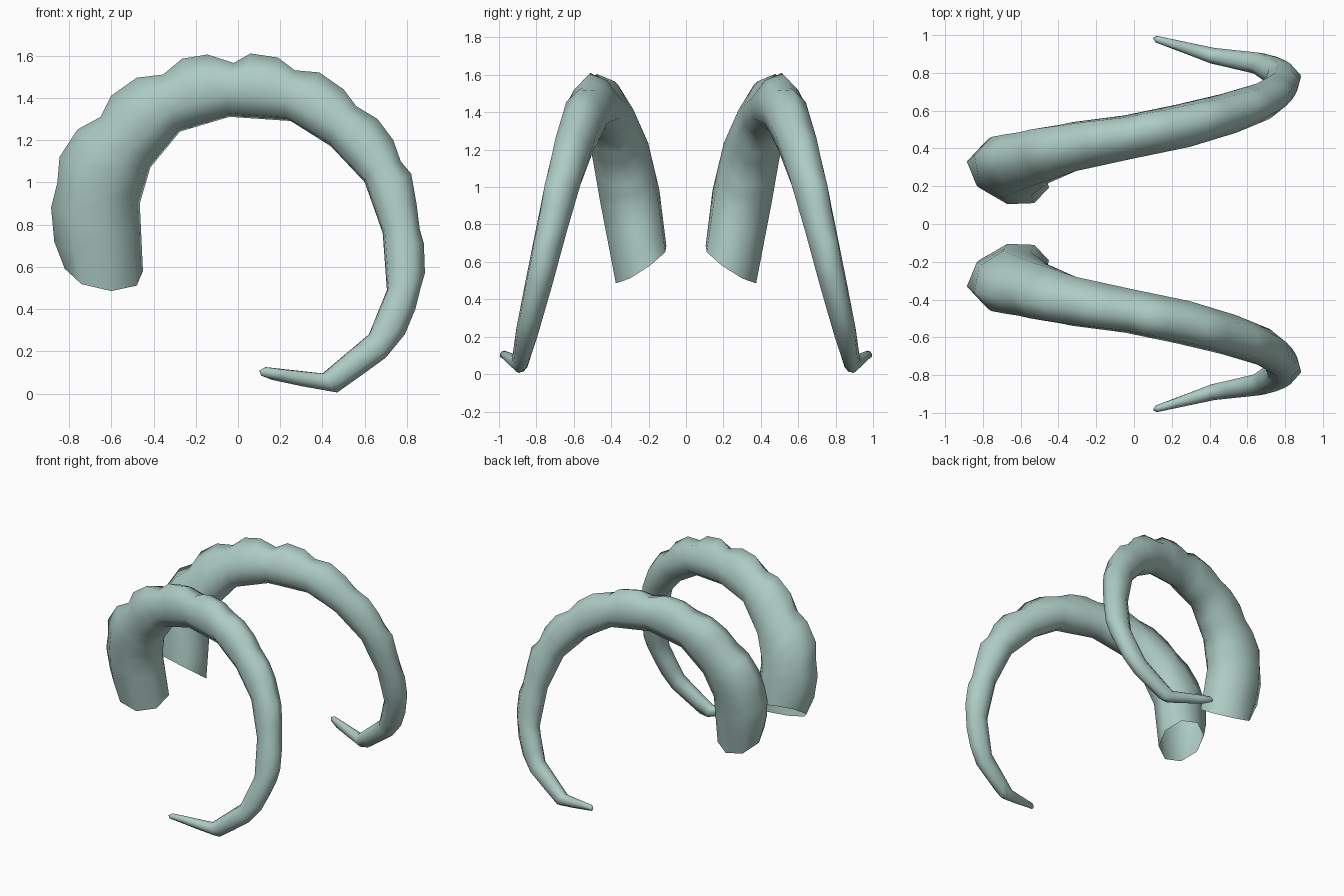
import bpy, bmesh, math
from mathutils import Vector

if "Cube" in bpy.data.objects:
    bpy.data.objects.remove(bpy.data.objects["Cube"])

SIDES = 8
# outer scalloped outline (x, z): a valley, then two crest points, repeated
OUTER = [(-.82, .59), (-.87, .72), (-.885, .88), (-.855, 1.0), (-.845, 1.12), (-.76, 1.25),
         (-.65, 1.31), (-.60, 1.41), (-.48, 1.495), (-.355, 1.51), (-.265, 1.585), (-.145, 1.605),
         (-.02, 1.565), (.06, 1.61), (.19, 1.59), (.27, 1.53), (.385, 1.52), (.50, 1.44),
         (.56, 1.36), (.66, 1.30), (.735, 1.20), (.77, 1.10), (.82, 1.04), (.845, .90),
         (.86, .78), (.88, .71), (.885, .57), (.865, .50), (.84, .40), (.79, .28),
         (.70, .17), (.59, .09), (.47, .005), (.44, .01), (.30, .035), (.16, .065), (.11, .085)]
# smooth inner outline (x, z), one point per valley
INNER = [(-.45, .58), (-.465, .90), (-.415, 1.07), (-.275, 1.24), (-.04, 1.31), (.25, 1.29),
         (.44, 1.17), (.60, 1.0), (.685, .76), (.705, .49), (.62, .28), (.40, .095), (.13, .125)]
# sideways position and half width at each valley
YC = [.24, .30, .35, .41, .46, .52, .585, .65, .72, .785, .85, .89, .978]
WID = [.17, .165, .155, .135, .12, .12, .11, .10, .085, .075, .06, .045, .018]

mat = bpy.data.materials.new("pale_sage")
mat.diffuse_color = (.42, .60, .55, 1)
mat.use_nodes = True
mat.node_tree.nodes["Principled BSDF"].inputs["Base Color"].default_value = mat.diffuse_color


def valley_rings():
    n = len(INNER)
    outs, ins = [], []
    for k in range(n):
        (ox, oz), (ix, iz) = OUTER[3 * k], INNER[k]
        lean = .13 * math.hypot(ox - ix, oz - iz)
        outs.append(Vector((ox, YC[k] + lean, oz)))
        ins.append(Vector((ix, YC[k] - lean, iz)))
    mids = [(o + i) / 2 for o, i in zip(outs, ins)]
    rings = []
    for k in range(n):
        tangent = mids[min(k + 1, n - 1)] - mids[max(k - 1, 0)]
        half = (outs[k] - ins[k]) / 2
        side = tangent.cross(half).normalized() * WID[k]
        if side.y < 0:
            side.negate()
        if k == 0:  # slanted cut at the root
            side = Vector((.035, .135, -.10))
        rings.append([mids[k] + half * math.cos(a) + side * math.sin(a)
                      for a in (2 * math.pi * j / SIDES for j in range(SIDES))])
    return rings


def horn(name, sign):
    rings = valley_rings()
    bm = bmesh.new()
    loops = []
    for s, (ox, oz) in enumerate(OUTER):
        k, r = divmod(s, 3)
        nxt = rings[min(k + 1, len(rings) - 1)]
        pts = [a.lerp(b, r / 3) for a, b in zip(rings[k], nxt)]
        bump = Vector((ox - pts[0].x, 0, oz - pts[0].z))
        for j, wt in ((0, 1), (1, .6), (SIDES - 1, .6)):  # raise the crest
            pts[j] = pts[j] + bump * wt
        loops.append([bm.verts.new((p.x, p.y * sign, p.z)) for p in pts])
    for a, b in zip(loops, loops[1:]):
        for j in range(SIDES):
            i = (j + 1) % SIDES
            bm.faces.new((a[j], a[i], b[i], b[j]))
    # rounded tip; the root stays open
    tip = bm.verts.new((.10, .985 * sign, .108))
    for j in range(SIDES):
        bm.faces.new((loops[-1][j], loops[-1][(j + 1) % SIDES], tip))
    bmesh.ops.recalc_face_normals(bm, faces=bm.faces)
    # an open tube: make sure the normals point outwards
    bm.faces.ensure_lookup_table()
    centre = sum((v.co for v in loops[0] + loops[1]), Vector()) / (2 * SIDES)
    f = bm.faces[0]
    if f.normal.dot(f.calc_center_median() - centre) < 0:
        bmesh.ops.reverse_faces(bm, faces=bm.faces)
    for f in bm.faces:
        f.smooth = True
    me = bpy.data.meshes.new(name)
    bm.to_mesh(me)
    bm.free()
    me.materials.append(mat)
    bpy.context.collection.objects.link(bpy.data.objects.new(name, me))


horn("horn_back", 1)
horn("horn_front", -1)
